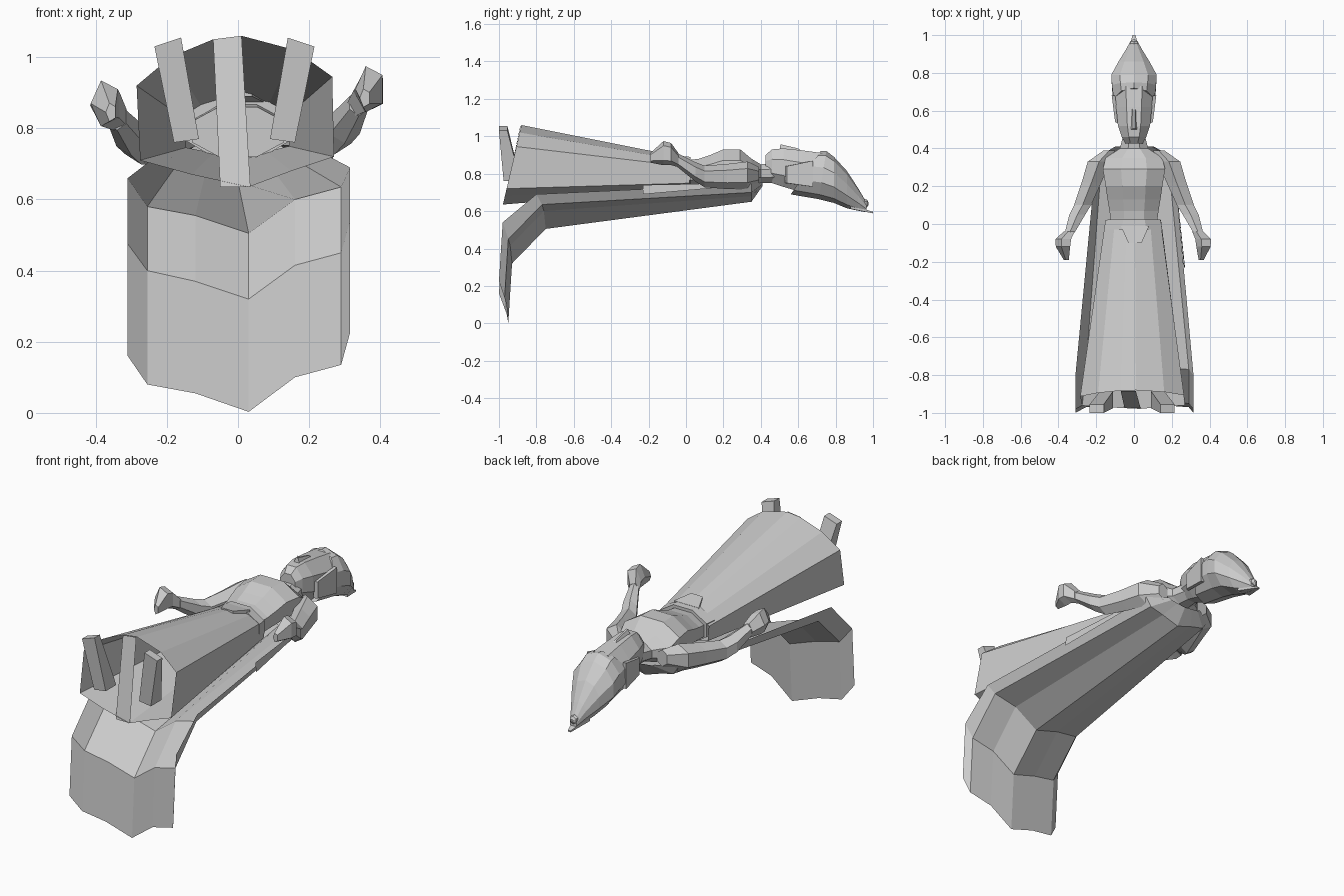
import bpy, bmesh, math
from mathutils import Vector

grey = bpy.data.materials.new("stone grey")
grey.diffuse_color = (0.6, 0.6, 0.6, 1)


def loft(name, rows, closed=True, caps=True):
    """Skin a list of equally long point rows with flat quads."""
    bm = bmesh.new()
    vs = [[bm.verts.new(p) for p in r] for r in rows]
    n = len(rows[0])
    for a, b in zip(vs, vs[1:]):
        for i in range(n if closed else n - 1):
            j = (i + 1) % n
            bm.faces.new((a[i], a[j], b[j], b[i]))
    if closed and caps:
        bm.faces.new(vs[0])
        bm.faces.new(vs[-1])
    bmesh.ops.recalc_face_normals(bm, faces=bm.faces)
    me = bpy.data.meshes.new(name)
    bm.to_mesh(me)
    bm.free()
    me.materials.append(grey)
    ob = bpy.data.objects.new(name, me)
    bpy.context.collection.objects.link(ob)
    return ob


def ring(x, y, z, rx, rz, n=8, lean=0.0):
    """Ellipse across the body axis; lean pushes its front half along y."""
    pts = []
    for i in range(n):
        a = 2 * math.pi * (i + 0.5) / n
        k = 1 / math.cos(math.pi / n)
        pts.append((x + rx * k * math.cos(a), y + lean * math.sin(a), z + rz * k * math.sin(a)))
    return pts


def span(y, half, low, high, n=8, lean=0.0):
    return ring(0, y, (low + high) / 2, half, (high - low) / 2, n, lean)


# torso and neck
loft("torso", [span(*s) for s in (
    (-0.08, .13, .72, .86), (.03, .125, .72, .875), (.07, .13, .725, .88),
    (.13, .14, .73, .90), (.20, .15, .73, .93), (.29, .165, .73, .93),
    (.35, .15, .735, .88), (.40, .075, .75, .85), (.50, .05, .75, .86))])

# belt with a small front flap
loft("belt", [span(*s) for s in ((-.03, .15, .715, .893), (.025, .14, .715, .89))])
loft("belt_flap", [[(-.07, -.01, .893), (.08, -.01, .893), (.04, -.10, .91), (-.03, -.10, .91)],
                   [(-.07, -.01, .87), (.08, -.01, .87), (.04, -.10, .89), (-.03, -.10, .89)]])

# hollow ten-sided skirt
hem = [(.01, 1.06), (-.07, 1.05), (-.19, 1.0), (-.285, .92), (-.275, .71),
       (-.13, .67), (.03, .635), (.15, .68), (.27, .72), (.265, .945), (.16, 1.02)]


def hem_y(z):
    return -.88 - .10 * (1.06 - z) / .43


loft("skirt", [[(x, hem_y(z), z) for x, z in hem],
               [(x * .53, .02, .715 + (z - .63) * .385) for x, z in hem]], caps=False)

# strip hanging across the hem opening
loft("hem_strip", [[(-.07, -.885, 1.05), (.01, -.885, 1.06)],
                   [(-.05, -.975, .635), (.035, -.975, .635)]], closed=False)

# cape: collar, shoulders, bend, fall and bottom edge
cx = [-.31, -.255, -.12, .03, .16, .29, .315]
sx = [-.2, -.17, -.09, 0, .1, .18, .21]
sz = [.745, .70, .68, .65, .68, .70, .745]
lean = [.05, .02, .01, 0, .01, .02, .05]
cape = [[(x * .5, .41, .745 + (z - .7) * .2) for x, z in zip(sx, sz)],
        [(x, .35, z) for x, z in zip(sx, sz)]]
for y, zs in ((-.75, (.66, .58, .555, .505, .6, .635, .69)),
              (-.93, (.475, .4, .37, .32, .415, .45, .54)),
              (-.95, (.16, .08, .055, .003, .1, .135, .225))):
    cape.append([(x, y - l, z) for x, l, z in zip(cx, lean, zs)])
loft("cape", cape, closed=False)
loft("cape_edge_fold", [[(.21, .34, .74), (.21, .34, .75)],
                        [(.27, -.23, .69), (.265, -.23, .74)]], closed=False)

# arms, hands and feet on both sides; the right arm is raised slightly
arm = [(.13, .39, .79, .03, .04), (.185, .33, .79, .06, .065), (.225, .22, .785, .052, .058),
       (.272, .10, .785, .045, .05), (.30, .05, .81, .042, .045), (.34, -.045, .872, .026, .032)]
hand = [(.34, -.04, .872, .026, .032), (.37, -.08, .905, .037, .05),
        (.372, -.12, .91, .034, .055), (.357, -.19, .885, .012, .022)]
sole = [(.09, .77), (.16, .76), (.215, 1.03), (.14, 1.055)]
for s, side in ((1, "right"), (-1, "left")):
    for part, rows, n in (("arm", arm, 6), ("hand", hand, 5)):
        loft(f"{side}_{part}", [
            ring(s * x, y, z - (.04 * min(1, (.39 - y) / .4) if s < 0 else 0), rx, rz, n)
            for x, y, z, rx, rz in rows])
    off = 0 if s > 0 else -.02
    loft(f"{side}_foot", [
        [(s * x + off, -1.0 if z > .9 else -.975, z) for x, z in sole],
        [(s * x + off, -.955 if z > .9 else -.885, z) for x, z in sole]])

# face and skull
loft("head", [span(*s) for s in (
    (.425, .045, .79, .90), (.46, .065, .75, .93), (.52, .085, .73, .935),
    (.62, .095, .70, .925), (.73, .105, .68, .91))])
loft("nose", [[(-.02, .50, .925), (.02, .50, .925), (.012, .62, .92), (-.012, .62, .92)],
              [(-.006, .505, .957), (.006, .505, .957), (.004, .60, .935), (-.004, .60, .935)]])

# tall pointed hat sweeping backwards, with side flaps, tail and bobble
loft("hat", [span(*s) for s in (
    (.64, .108, .695, .915, 10, .08), (.73, .117, .67, .915, 10, .02),
    (.79, .12, .65, .885, 10, 0), (.86, .082, .62, .81, 10, 0),
    (.92, .045, .605, .72, 10, 0), (.965, .02, .595, .645, 10, 0))])
for s, side in ((1, "right"), (-1, "left")):
    loft(f"{side}_hat_flap", [
        [(s * .08, .53, .75), (s * .10, .54, .75), (s * .10, .54, .84), (s * .08, .53, .84)],
        [(s * .10, .68, .73), (s * .118, .68, .73), (s * .118, .68, .87), (s * .10, .68, .87)]])
loft("hat_tail", [
    [(-.04, .88, .612), (.04, .88, .612), (.04, .88, .635), (-.04, .88, .635)],
    [(-.008, 1.0, .588), (.008, 1.0, .588), (.008, 1.0, .596), (-.008, 1.0, .596)]])
loft("hat_bobble", [ring(0, .955 + .022 * math.sin(a), .64, .022 * math.cos(a), .022 * math.cos(a), 6)
                    for a in (-1.3, -.6, 0, .6, 1.3)])
